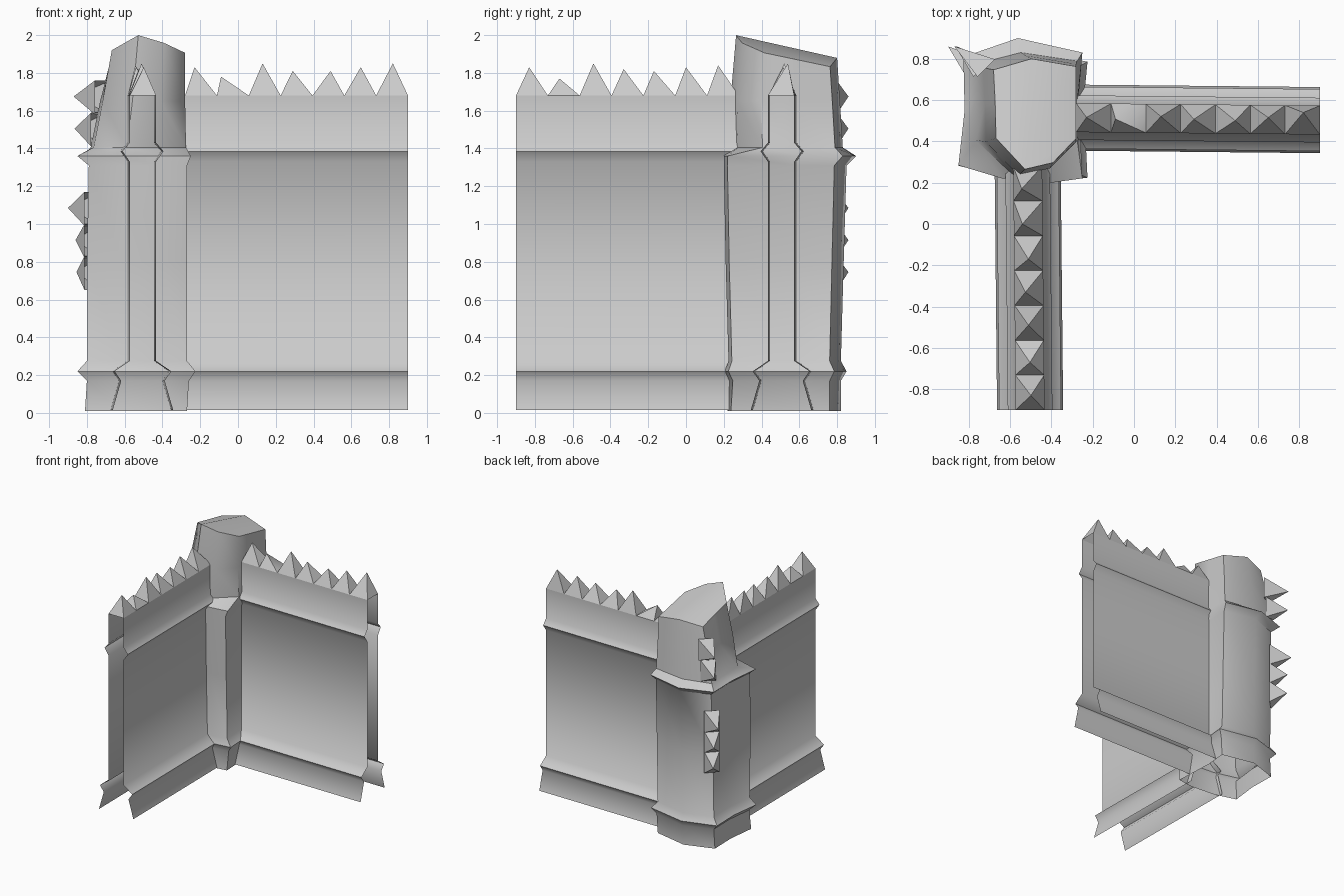
import bpy, math, random
from mathutils import Vector

if "Cube" in bpy.data.objects:
    bpy.data.objects.remove(bpy.data.objects["Cube"])

random.seed(4)


def make(name, verts, faces, angle=50):
    me = bpy.data.meshes.new(name)
    me.from_pydata([tuple(v) for v in verts], [], faces)
    ob = bpy.data.objects.new(name, me)
    bpy.context.collection.objects.link(ob)
    bpy.ops.object.select_all(action='DESELECT')
    ob.select_set(True)
    bpy.context.view_layer.objects.active = ob
    bpy.ops.object.mode_set(mode='EDIT')
    bpy.ops.mesh.select_all(action='SELECT')
    bpy.ops.mesh.normals_make_consistent(inside=False)
    bpy.ops.object.mode_set(mode='OBJECT')
    bpy.ops.object.shade_smooth_by_angle(angle=math.radians(angle))
    return ob


# Two walls: B is A mirrored across the diagonal; each drifts slightly along its length
def place_a(u, v, z):
    return (u, 0.512 - 0.010 * u + v, z)


def place_b(u, v, z):
    x, y, z = place_a(u, v, z)
    return (-y, -x, z)


PROFILE = [(0.16, 0.015), (0.115, 0.17), (0.15, 0.22), (0.07, 0.275),
           (0.07, 1.33), (0.108, 1.385), (0.07, 1.43), (0.07, 1.68)]
START, END = -0.28, 0.9


def wall(name, place):
    # Open-ended side sheets
    verts, faces = [], []
    for side in (-1, 1):
        b = len(verts)
        for w, z in PROFILE:
            verts += [place(START, side * w, z), place(END, side * w, z)]
        for i in range(len(PROFILE) - 1):
            k = b + 2 * i
            faces.append((k, k + 1, k + 3, k + 2))
    make(name, verts, faces, 60)


def crest(name, place, peaks):
    # Row of jagged pyramids along the top
    verts, faces = [], []
    step = (END - START) / len(peaks)
    for i, (pu, pz) in enumerate(peaks):
        u0, u1, b = START + i * step, START + (i + 1) * step, len(verts)
        verts += [place(u0, -0.07, 1.68), place(u1, -0.07, 1.68),
                  place(u1, 0.07, 1.68), place(u0, 0.07, 1.68),
                  place(pu, random.uniform(-0.01, 0.04), pz)]
        faces += [(b + j, b + (j + 1) % 4, b + 4) for j in range(4)]
    make(name, verts, faces, 60)


wall("wall_side", place_a)
wall("wall_front", place_b)
crest("crest_side", place_a, [(-0.23, 1.83), (-0.09, 1.78), (0.13, 1.85), (0.29, 1.81),
                              (0.49, 1.81), (0.65, 1.83), (0.82, 1.85)])
crest("crest_front", place_b, [(-0.17, 1.84), (0.0, 1.83), (0.17, 1.81), (0.33, 1.82),
                               (0.49, 1.85), (0.67, 1.77), (0.83, 1.83)])

# Corner post: nine-sided rings fitted into a box at each height
BODY = [(0, .12), (.05, .5), (.04, .87), (.48, 1), (1, .9), (.97, .6), (1, .03), (.75, 0), (.35, .03)]
CAP = [(.03, .28), (.02, .6), (0, .9), (.46, 1), (1, .93), (1, .6), (1, .28), (.72, .06), (.38, 0)]
STATIONS = [  # z, x0, x1, y0, y1, outline
    (0.01, -0.81, -0.27, 0.22, 0.82, BODY),
    (0.17, -0.80, -0.26, 0.23, 0.82, BODY),
    (0.22, -0.85, -0.225, 0.205, 0.85, BODY),
    (0.275, -0.80, -0.27, 0.225, 0.82, BODY),
    (0.80, -0.80, -0.27, 0.21, 0.835, BODY),
    (1.31, -0.79, -0.27, 0.20, 0.85, BODY),
    (1.36, -0.85, -0.25, 0.20, 0.90, BODY),
    (1.405, -0.78, -0.275, 0.24, 0.83, CAP),
    (1.65, -0.73, -0.28, 0.235, 0.815, CAP),
    (None, -0.68, -0.28, 0.265, 0.80, CAP)]


def roof(x, y):
    d = x + 0.53
    return 2.0 - 0.21 * (y - 0.265) - (0.25 * d if d > 0 else -0.35 * d)


verts, faces, n = [], [], len(BODY)
for s, (z, x0, x1, y0, y1, outline) in enumerate(STATIONS):
    for u, v in outline:
        x, y = x0 + u * (x1 - x0), y0 + v * (y1 - y0)
        verts.append((x, y, roof(x, y) if z is None else z))
    if s:
        a, b = (s - 1) * n, s * n
        faces += [(a + i, a + (i + 1) % n, b + (i + 1) % n, b + i) for i in range(n)]
t = (len(STATIONS) - 1) * n
faces += [(t + 3, t + 4, t + 5, t + 6, t + 7, t + 8), (t + 8, t, t + 1, t + 2, t + 3)]
make("corner_post", verts, faces, 45)

# Spikes on the outer corner of the post: z of tip, reach of tip, base position
out, side, up = Vector((-1, 1, 0)).normalized(), Vector((1, 1, 0)).normalized(), Vector((0, 0, 1))
verts, faces = [], []
for z, root, tip in [(1.67, -0.715, -0.87), (1.50, -0.735, -0.865),
                     (1.08, -0.77, -0.90), (0.91, -0.77, -0.86), (0.74, -0.77, -0.855)]:
    base = Vector((root, 0.755, z))
    b = len(verts)
    verts += [base + side * (0.06 * i) + up * (0.09 * j)
              for i, j in ((-1, -1), (1, -1), (1, 1), (-1, 1))]
    verts.append(Vector((tip, 0.86, z + 0.005)))
    faces += [(b + j, b + (j + 1) % 4, b + 4) for j in range(4)]
make("corner_spikes", verts, faces, 30)
